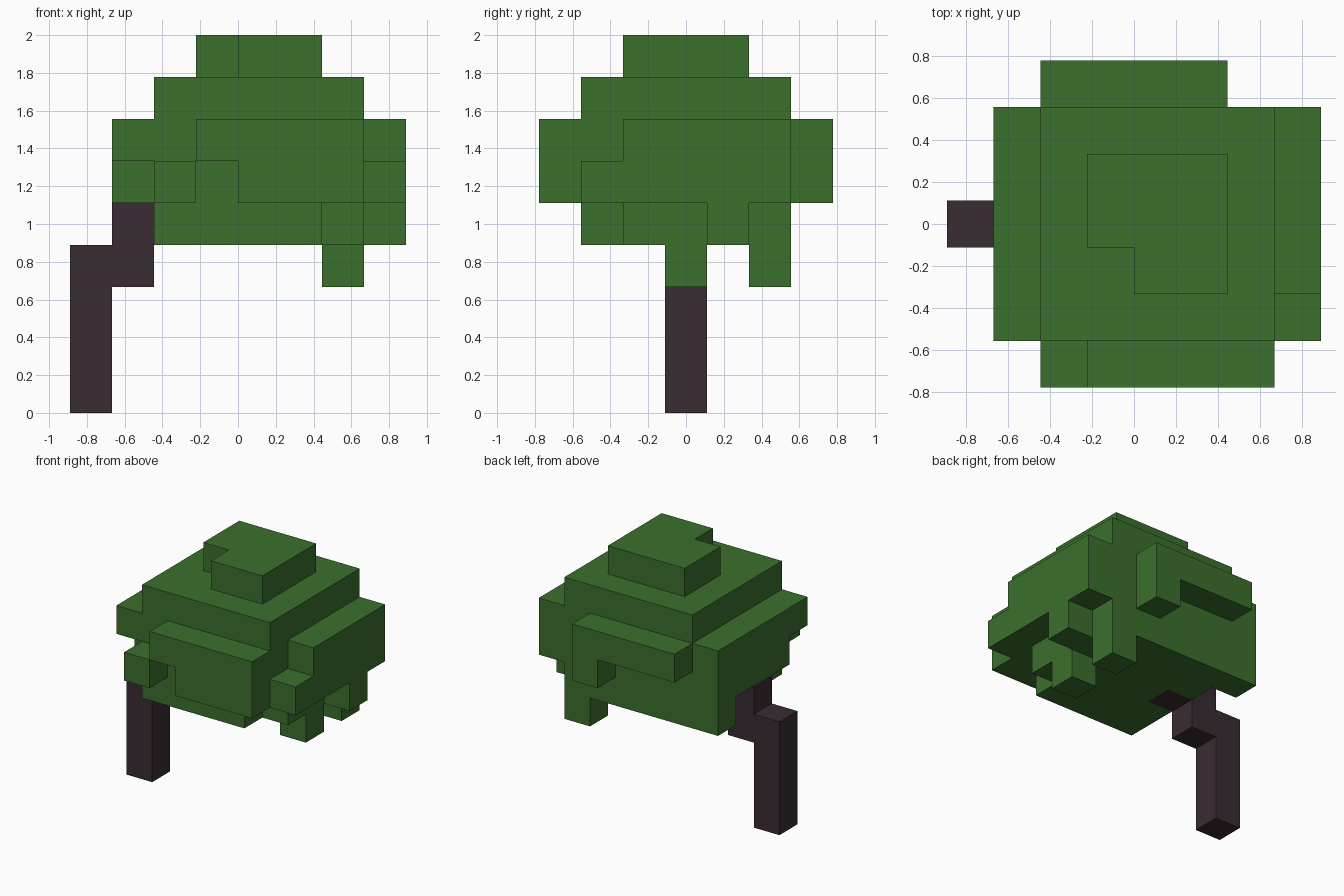
import bpy
import bmesh
from itertools import product
from mathutils import Vector

CELL = 2 / 9                      # nine cells tall
ORIGIN = Vector((-4, -3.5, 0))    # corner of the cell grid

cube = bpy.data.objects.get("Cube")
if cube:
    bpy.data.objects.remove(cube)


def make_material(name, colour):
    mat = bpy.data.materials.new(name)
    mat.use_nodes = True
    mat.diffuse_color = colour
    bsdf = mat.node_tree.nodes["Principled BSDF"]
    bsdf.inputs["Base Color"].default_value = colour
    bsdf.inputs["Roughness"].default_value = 0.9
    return mat


def block(x, y, z):
    """Cells in inclusive (first, last) ranges along each axis."""
    return set(product(*(range(a, b + 1) for a, b in (x, y, z))))


def build(name, cells, neighbours, mat):
    """Skin the cells, leaving out faces hidden against other cells."""
    bm = bmesh.new()
    for cell in cells:
        for axis, side in product(range(3), (0, 1)):
            step = list(cell)
            step[axis] += 2 * side - 1
            if tuple(step) in neighbours:
                continue
            u, v = (axis + 1) % 3, (axis + 2) % 3
            corners = []
            for du, dv in ((0, 0), (1, 0), (1, 1), (0, 1)):
                p = Vector(cell) + ORIGIN
                p[axis] += side
                p[u] += du
                p[v] += dv
                corners.append(bm.verts.new(p * CELL))
            bm.faces.new(corners if side else corners[::-1])
    bmesh.ops.remove_doubles(bm, verts=bm.verts, dist=CELL / 100)
    mesh = bpy.data.meshes.new(name)
    bm.to_mesh(mesh)
    bm.free()
    mesh.materials.append(mat)
    obj = bpy.data.objects.new(name, mesh)
    bpy.context.collection.objects.link(obj)


# Crooked trunk
trunk = block((0, 0), (3, 3), (0, 3))       # upright stem
trunk |= block((1, 1), (3, 3), (3, 4))      # bend
trunk |= block((2, 2), (3, 3), (4, 4))      # end inside the leaves

# Stepped crown
leaves = block((3, 5), (2, 4), (8, 8)) - {(3, 2, 8)}   # cap with a cut corner
leaves |= block((2, 6), (1, 5), (5, 7))                # core
leaves |= block((2, 5), (1, 5), (4, 4))                # underside
leaves |= block((6, 6), (2, 5), (4, 4))

# Front bulge
leaves |= block((3, 6), (0, 0), (6, 6))
leaves |= block((4, 6), (0, 0), (5, 5))
leaves |= block((2, 2), (0, 0), (5, 5))

# Back bulge
leaves |= block((2, 5), (6, 6), (6, 6))
leaves |= block((5, 5), (6, 6), (5, 5))

# Side bulge over the trunk
leaves |= block((1, 1), (1, 5), (6, 6))
leaves |= block((1, 1), (2, 5), (5, 5))
leaves |= block((1, 1), (5, 5), (4, 4))

# Side bulge away from the trunk
leaves |= block((7, 7), (2, 5), (6, 6))
leaves |= block((7, 7), (1, 5), (5, 5))
leaves |= block((7, 7), (4, 4), (4, 4))

# Hanging tufts
for row in (3, 5):
    leaves |= block((6, 6), (row, row), (3, 3))

leaves -= trunk
solid = leaves | trunk
build("leaf_crown", leaves, solid, make_material("leaf green", (0.044, 0.162, 0.026, 1)))
build("trunk", trunk, solid, make_material("dark bark", (0.042, 0.025, 0.034, 1)))
